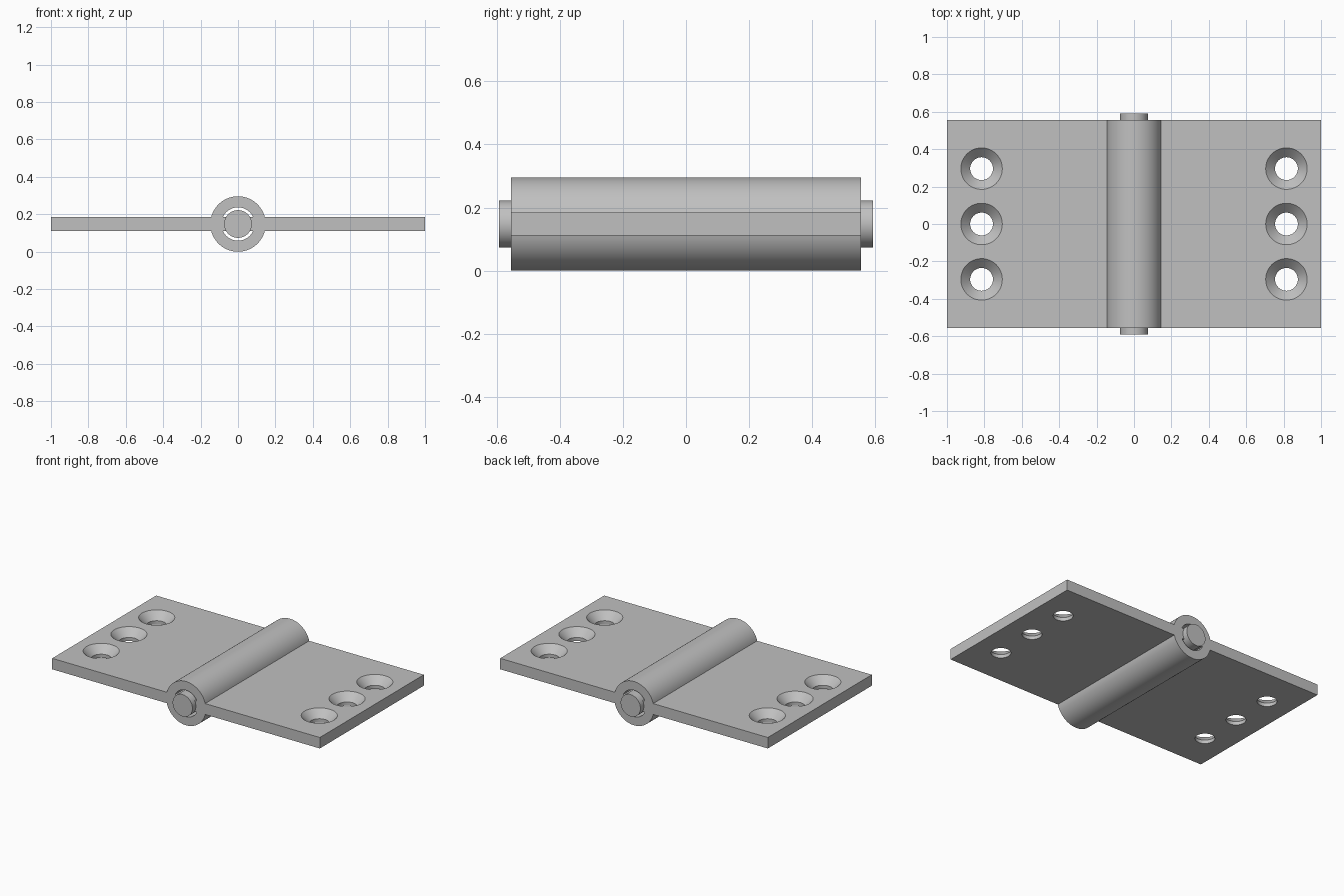
import bpy, bmesh, math
from mathutils import Vector, Matrix

cube = bpy.data.objects.get("Cube")
if cube:
    bpy.data.objects.remove(cube, do_unlink=True)

AXIS_Z = 0.148            # height of the pin axis
BARREL_R, BORE_R, PIN_R = 0.148, 0.089, 0.074
HALF_T = 0.037            # half the leaf thickness
HALF_LEN = 0.555          # half the leaf length along y

steel = bpy.data.materials.new("grey_steel")
steel.use_nodes = True
grey = (0.53, 0.53, 0.53, 1)
steel.diffuse_color = grey
steel.node_tree.nodes["Principled BSDF"].inputs["Base Color"].default_value = grey


def make_object(name, bm):
    bmesh.ops.recalc_face_normals(bm, faces=bm.faces[:])
    mesh = bpy.data.meshes.new(name)
    bm.to_mesh(mesh)
    bm.free()
    mesh.materials.append(steel)
    obj = bpy.data.objects.new(name, mesh)
    bpy.context.collection.objects.link(obj)
    return obj


def smooth(obj):
    bpy.ops.object.select_all(action='DESELECT')
    obj.select_set(True)
    bpy.context.view_layer.objects.active = obj
    bpy.ops.object.shade_smooth_by_angle(angle=math.radians(30))


def ring_profile(radius, side_x, steps=40):
    """Upper and lower arcs joined by flat sides that reach out or in to side_x."""
    a = math.asin(HALF_T / radius)
    arc = [a + (math.pi - 2 * a) * i / steps for i in range(steps + 1)]
    upper = [(side_x, HALF_T)]
    upper += [(radius * math.cos(t), radius * math.sin(t)) for t in arc]
    upper += [(-side_x, HALF_T)]
    return upper + [(-x, -z) for x, z in upper]


# Leaves and barrel: one section with a bore, extruded along y
bm = bmesh.new()
edges = []
for loop in (ring_profile(BARREL_R, 1.0), ring_profile(BORE_R, 0.06)):
    verts = [bm.verts.new((x, -HALF_LEN, z + AXIS_Z)) for x, z in loop]
    edges += [bm.edges.new((v, verts[i - 1])) for i, v in enumerate(verts)]
bmesh.ops.triangle_fill(bm, use_beauty=True, edges=edges, normal=(0, -1, 0))
out = bmesh.ops.extrude_face_region(bm, geom=bm.faces[:])
moved = [g for g in out["geom"] if isinstance(g, bmesh.types.BMVert)]
bmesh.ops.translate(bm, verts=moved, vec=(0, 2 * HALF_LEN, 0))
body = make_object("hinge_leaves_and_barrel", bm)

# Countersunk screw holes: lathed cutters, three on each leaf
top = AXIS_Z + HALF_T
profile = [(0, 0), (0.061, 0), (0.061, top - 0.05), (0.131, top + 0.02), (0, top + 0.02)]
bm = bmesh.new()
for x in (-0.815, 0.815):
    for y in (-0.296, 0, 0.296):
        verts = [bm.verts.new((x + r, y, z)) for r, z in profile]
        edges = [bm.edges.new(pair) for pair in zip(verts, verts[1:])]
        bmesh.ops.spin(bm, geom=verts + edges, cent=(x, y, 0), axis=(0, 0, 1),
                       angle=math.tau, steps=48)
bmesh.ops.remove_doubles(bm, verts=bm.verts[:], dist=0.0005)
cutter = make_object("screw_hole_cutter", bm)
cutter.hide_render = True

cut = body.modifiers.new("screw_holes", 'BOOLEAN')
cut.operation = 'DIFFERENCE'
cut.solver = 'EXACT'
cut.object = cutter
bpy.context.view_layer.objects.active = body
bpy.ops.object.modifier_apply(modifier=cut.name)
bpy.data.objects.remove(cutter, do_unlink=True)
smooth(body)

# Pin: runs through the bore and stands proud at both ends
bm = bmesh.new()
bmesh.ops.create_cone(bm, cap_ends=True, segments=64, radius1=PIN_R, radius2=PIN_R,
                      depth=2 * 0.592,
                      matrix=Matrix.Translation(Vector((0, 0, AXIS_Z)))
                      @ Matrix.Rotation(math.pi / 2, 4, 'X'))
smooth(make_object("hinge_pin", bm))
